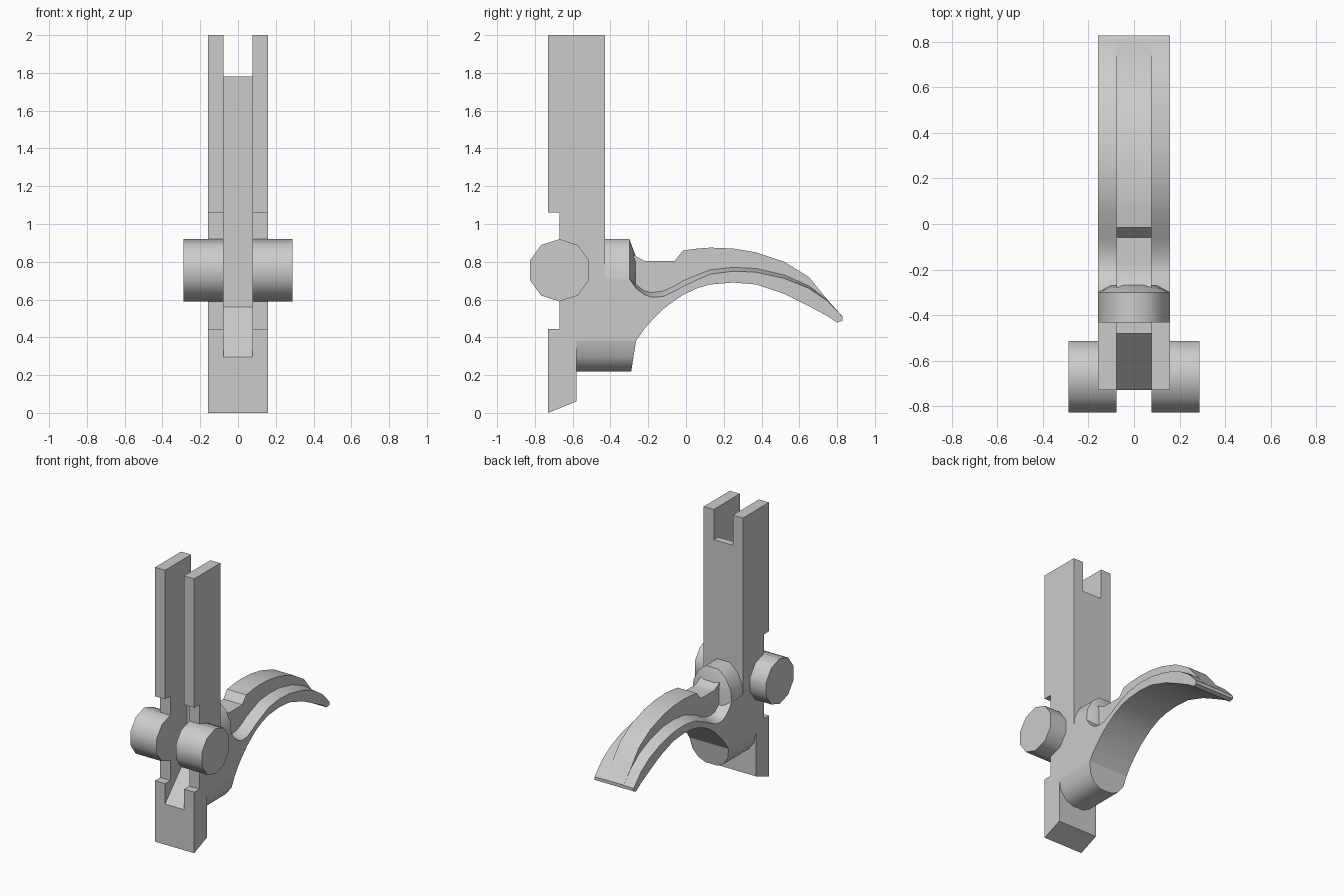
import bpy, bmesh, math

if "Cube" in bpy.data.objects:
    bpy.data.objects.remove(bpy.data.objects["Cube"])

W, S = 0.158, 0.077          # half width of the part, half width of slot / rib


def loft(name, sections, smooth=True):
    """Skin a closed solid through rings with equal point counts."""
    bm = bmesh.new()
    rings = [[bm.verts.new(p) for p in sec] for sec in sections]
    n = len(rings[0])
    for a, b in zip(rings, rings[1:]):
        for i in range(n):
            j = (i + 1) % n
            bm.faces.new((a[i], a[j], b[j], b[i]))
    bm.faces.new(rings[0][::-1])
    bm.faces.new(rings[-1])
    bmesh.ops.recalc_face_normals(bm, faces=bm.faces)
    me = bpy.data.meshes.new(name)
    bm.to_mesh(me)
    bm.free()
    ob = bpy.data.objects.new(name, me)
    bpy.context.collection.objects.link(ob)
    if smooth:
        bpy.ops.object.select_all(action='DESELECT')
        ob.select_set(True)
        bpy.context.view_layer.objects.active = ob
        bpy.ops.object.shade_smooth_by_angle(angle=math.radians(40))
    return ob


def prism(name, yz, x0, x1, smooth=False):
    return loft(name, [[(x, y, z) for y, z in yz] for x in (x0, x1)], smooth)


def mirrored(half):
    """Complete a right-hand chain of (x, z) points with its left half."""
    return half + [(-x, z) for x, z in reversed(half)]


# Upright bar with front notch and slanted foot
bar = prism("upright_bar", [(-.73, 0), (-.58, .06), (-.58, .38), (-.43, .38), (-.43, 2),
                            (-.73, 2), (-.73, 1.06), (-.67, 1.06), (-.67, .445), (-.73, .445)], -W, W)

# Long slot: sloped at the bottom, open through the back at the top
cutter = prism("slot_cutter", [(-.83, .19), (-.48, .56), (-.48, 1.78), (-.33, 1.78),
                               (-.33, 2.1), (-.83, 2.1)], -S, S)
cutter.hide_render = True
mod = bar.modifiers.new("slot", 'BOOLEAN')
mod.operation, mod.solver, mod.object = 'DIFFERENCE', 'EXACT', cutter
bpy.context.view_layer.objects.active = bar
bpy.ops.object.modifier_apply(modifier=mod.name)
bpy.data.objects.remove(cutter)

# Ten-sided pivot pins
ring = [(-.67 + .165 * math.sin(math.tau * i / 10), .755 + .165 * math.cos(math.tau * i / 10))
        for i in range(10)]
for side, s in (("left", -1), ("right", 1)):
    prism("pivot_pin_" + side, ring, s * S, s * .288, True)

# Rounded upper boss with chamfered back end
arch = mirrored([(W, .70), (.15, .79), (.11, .87), (.05, .92)])
tip = mirrored([(.10, .655), (.09, .74), (.08, .80), (.04, .835)])
loft("upper_boss", [[(x, -.43, z) for x, z in arch], [(x, -.30, z) for x, z in arch],
                    [(x, -.268, z) for x, z in tip]])

# Rounded lower boss with slanted back end
keel = mirrored([(W, .38), (.142, .30), (.10, .245), (.045, .22)])
loft("lower_boss", [[(x, -.58, z) for x, z in keel],
                    [(x, -.29 + .025 * (z - .22) / .16, z) for x, z in keel]])

# Curved lever: y, underside, shelf outer edge, shelf inner edge, rib top
stations = [
    (-.43, .38, .71, .715, .72), (-.30, .38, .71, .72, .85), (-.265, .38, .66, .68, .83),
    (-.22, .445, .625, .645, .805), (-.18, .49, .612, .637, .804), (-.12, .55, .617, .645, .804),
    (-.06, .595, .645, .672, .805), (-.015, .625, .67, .70, .86), (.06, .66, .705, .73, .87),
    (.13, .68, .735, .758, .875), (.25, .69, .75, .77, .87), (.37, .68, .745, .765, .85),
    (.52, .63, .712, .73, .80), (.65, .565, .66, .673, .72), (.745, .515, .597, .60, .604),
    (.80, .478, .54, .541, .542), (.828, .488, .51, .511, .512)]
loft("curved_lever", [[(x, y, z) for x, z in mirrored([(W, lo), (W, out), (S, inn), (S, top)])]
                      for y, lo, out, inn, top in stations])
